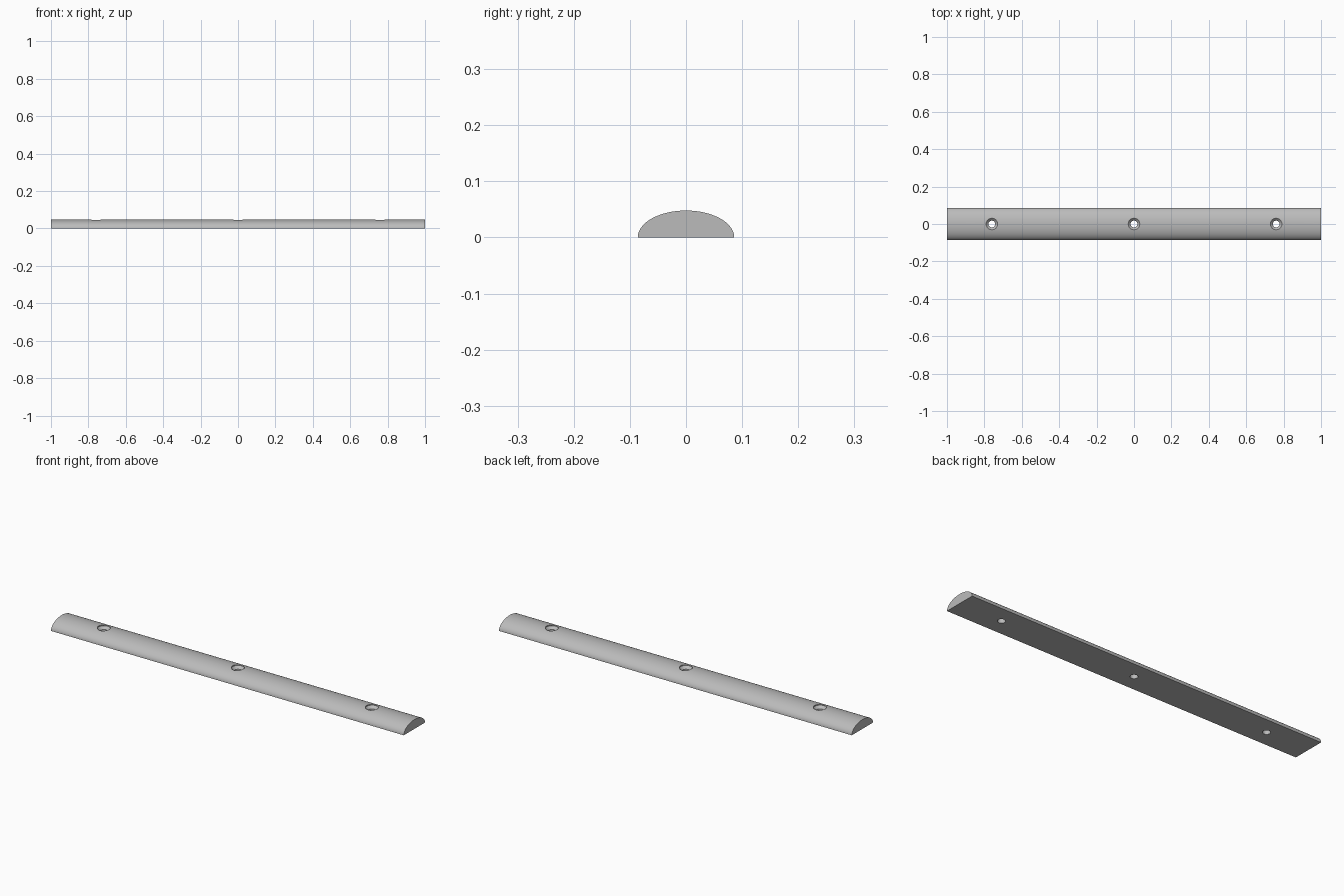
import bpy
import math

HALF_LENGTH = 1.0
HALF_WIDTH = 0.086
HEIGHT = 0.048

cube = bpy.data.objects.get("Cube")
if cube:
    bpy.data.objects.remove(cube, do_unlink=True)

grey = bpy.data.materials.new("plain grey")
grey.use_nodes = True
colour = (0.5, 0.5, 0.5, 1)
grey.diffuse_color = colour
grey.node_tree.nodes["Principled BSDF"].inputs["Base Color"].default_value = colour


def loft(name, rings):
    """Closed solid through rings that all have the same number of points."""
    n = len(rings[0])
    verts = [p for ring in rings for p in ring]
    faces = [tuple(reversed(range(n)))]
    for r in range(len(rings) - 1):
        for i in range(n):
            a, b = r * n + i, r * n + (i + 1) % n
            faces.append((a, b, b + n, a + n))
    faces.append(tuple(range(len(verts) - n, len(verts))))
    mesh = bpy.data.meshes.new(name)
    mesh.from_pydata(verts, [], faces)
    mesh.materials.append(grey)
    obj = bpy.data.objects.new(name, mesh)
    bpy.context.collection.objects.link(obj)
    return obj


def circle(x, radius, z, n=32):
    angles = [2 * math.pi * i / n for i in range(n)]
    return [(x + radius * math.cos(a), radius * math.sin(a), z) for a in angles]


# Half-round bar with a flat underside
arc = [math.pi * i / 40 for i in range(41)]
bar = loft("half_round_bar", [
    [(x, HALF_WIDTH * math.cos(a), HEIGHT * math.sin(a)) for a in arc]
    for x in (-HALF_LENGTH, HALF_LENGTH)])

# Three countersunk screw holes
for x in (-0.76, 0, 0.76):
    cutter = loft("screw_hole_cutter", [
        circle(x, 0.018, -0.02), circle(x, 0.018, 0.03),
        circle(x, 0.031, 0.043), circle(x, 0.031, 0.08)])
    cutter.hide_render = True
    cutter.hide_set(True)
    cut = bar.modifiers.new("screw_hole", "BOOLEAN")
    cut.operation = "DIFFERENCE"
    cut.solver = "EXACT"
    cut.object = cutter

# Apply the cuts, then smooth the curved surfaces
bpy.ops.object.select_all(action="DESELECT")
bar.select_set(True)
bpy.context.view_layer.objects.active = bar
for modifier in list(bar.modifiers):
    cutter = modifier.object
    bpy.ops.object.modifier_apply(modifier=modifier.name)
    bpy.data.objects.remove(cutter, do_unlink=True)
bpy.ops.object.shade_smooth_by_angle(angle=math.radians(30))
